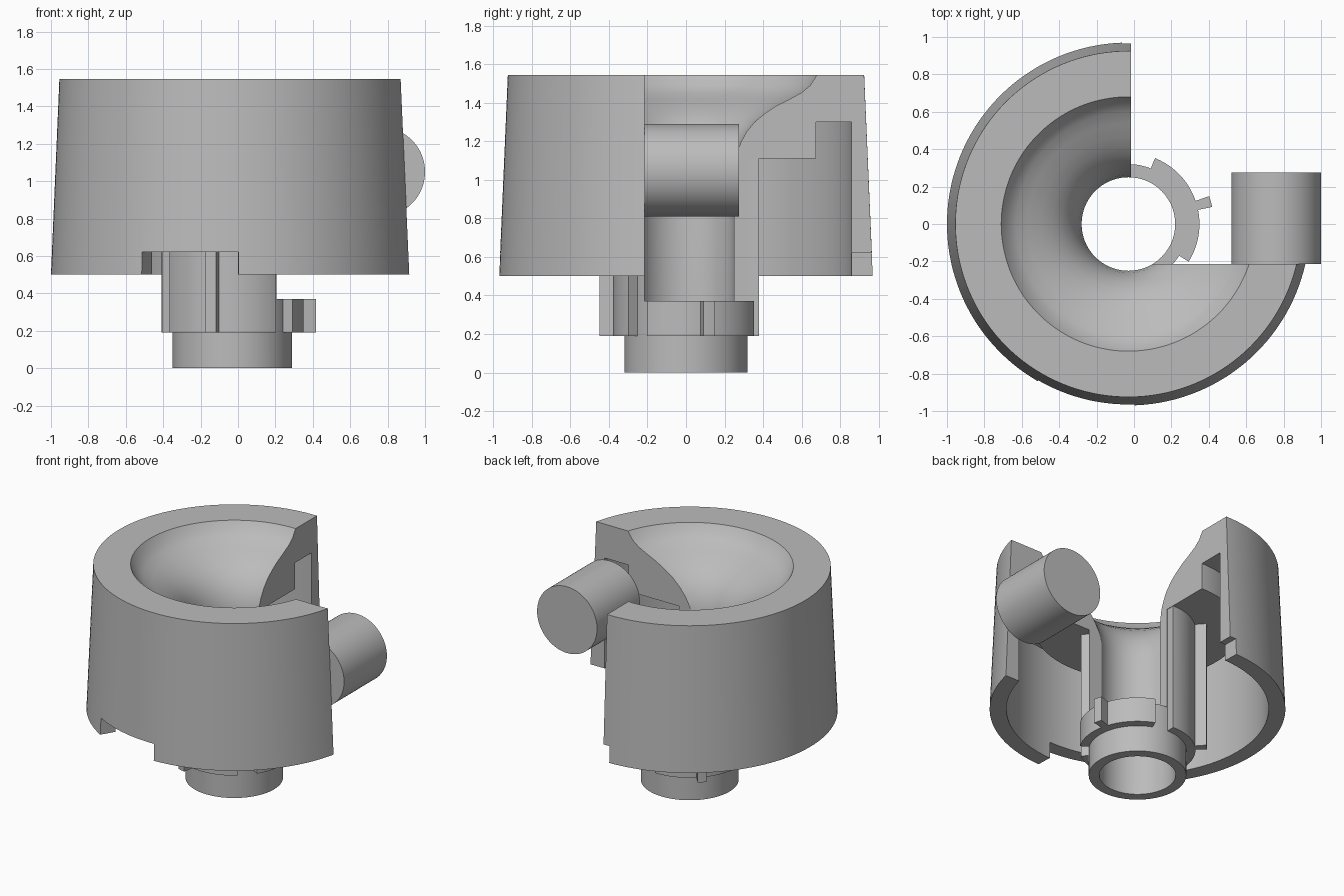
import bpy, bmesh
from math import radians, cos, sin, pi
from mathutils import Matrix, Vector

if "Cube" in bpy.data.objects:
    bpy.data.objects.remove(bpy.data.objects["Cube"])

AXIS_X = -0.03  # vertical axis of the turned body

grey = bpy.data.materials.new("plain grey")
grey.use_nodes = True
grey.diffuse_color = (0.5, 0.5, 0.5, 1)
grey.node_tree.nodes["Principled BSDF"].inputs["Base Color"].default_value = (0.5, 0.5, 0.5, 1)


def finish(name, bm):
    bmesh.ops.recalc_face_normals(bm, faces=bm.faces)
    mesh = bpy.data.meshes.new(name)
    bm.to_mesh(mesh)
    bm.free()
    mesh.materials.append(grey)
    ob = bpy.data.objects.new(name, mesh)
    bpy.context.collection.objects.link(ob)
    return ob


def lathe(name, profile, steps=144):
    """Spin a closed (radius, height) outline around the body axis."""
    bm = bmesh.new()
    verts = [bm.verts.new((r, 0, z)) for r, z in profile]
    edges = [bm.edges.new((verts[i - 1], verts[i])) for i in range(len(verts))]
    bmesh.ops.spin(bm, geom=verts + edges, cent=(0, 0, 0), axis=(0, 0, 1),
                   angle=2 * pi, steps=steps, use_duplicate=False)
    bmesh.ops.remove_doubles(bm, verts=bm.verts, dist=1e-4)
    bmesh.ops.translate(bm, verts=bm.verts, vec=(AXIS_X, 0, 0))
    return finish(name, bm)


def sector(name, r0, r1, a0, a1, z0, z1):
    """Ring segment between two radii, two angles (degrees) and two heights."""
    n = max(2, int((a1 - a0) / 2.5))
    angles = [radians(a0 + (a1 - a0) * i / n) for i in range(n + 1)]
    ring = [(r1, a) for a in angles] + [(r0, a) for a in reversed(angles)]
    bm = bmesh.new()
    face = bm.faces.new([bm.verts.new((AXIS_X + r * cos(a), r * sin(a), z0)) for r, a in ring])
    top = bmesh.ops.extrude_face_region(bm, geom=[face])["geom"]
    bmesh.ops.translate(bm, vec=(0, 0, z1 - z0),
                        verts=[v for v in top if isinstance(v, bmesh.types.BMVert)])
    return finish(name, bm)


def box(name, lo, hi):
    lo, hi = Vector(lo), Vector(hi)
    bm = bmesh.new()
    bmesh.ops.create_cube(bm, size=1, matrix=Matrix.Translation((lo + hi) / 2)
                          @ Matrix.Diagonal((*(hi - lo), 1)))
    return finish(name, bm)


def combine(target, tool, operation):
    tool.hide_render = True
    mod = target.modifiers.new(tool.name, 'BOOLEAN')
    mod.object, mod.operation, mod.solver = tool, operation, 'EXACT'
    bpy.context.view_layer.objects.active = target
    bpy.ops.object.modifier_apply(modifier=mod.name)
    bpy.data.objects.remove(tool)


def shade(ob):
    bpy.ops.object.select_all(action='DESELECT')
    ob.select_set(True)
    bpy.context.view_layer.objects.active = ob
    bpy.ops.object.shade_smooth_by_angle(angle=radians(30))


# Funnel body: hollow stem, stepped ceiling, tapered skirt and flowing mouth
stem = [(0.25, 0), (0.32, 0), (0.32, 1.11)]
skirt = [(0.675, 1.11), (0.675, 1.3), (0.86, 1.3), (0.86, 0.5), (0.97, 0.5), (0.925, 1.545)]
mouth = [(0.68, 1.545), (0.645, 1.49), (0.6, 1.453), (0.54, 1.42), (0.47, 1.385), (0.41, 1.345),
         (0.36, 1.305), (0.315, 1.25), (0.285, 1.195), (0.262, 1.13), (0.25, 1.05)]
body = lathe("funnel_body", stem + skirt + mouth)

# Three thick stem panels, each with a narrow key
for turn in (0, 120, 240):
    combine(body, sector("stem_panel", 0.29, 0.38, turn - 32, turn + 68, 0.19, 1.13), 'UNION')
    combine(body, sector("stem_key", 0.35, 0.457, turn + 11.5, turn + 19, 0.19, 1.13), 'UNION')

# Two opposite notches in the bottom of the skirt
for start in (-120, 60):
    combine(body, sector("skirt_notch", 0.8, 1.1, start, start + 32, 0.4, 0.62), 'DIFFERENCE')

# Open corner, leaving the foot of the stem whole
combine(body, box("open_corner", (-0.015, -0.215, 0.37), (1.5, 1.5, 2)), 'DIFFERENCE')
shade(body)

# Round pin standing out of the front cut face
bm = bmesh.new()
bmesh.ops.create_cone(bm, cap_ends=True, segments=96, radius1=0.24, radius2=0.24, depth=0.49,
                      matrix=Matrix.Translation((0.76, 0.03, 1.05)) @ Matrix.Rotation(pi / 2, 4, 'X'))
shade(finish("side_pin", bm))
